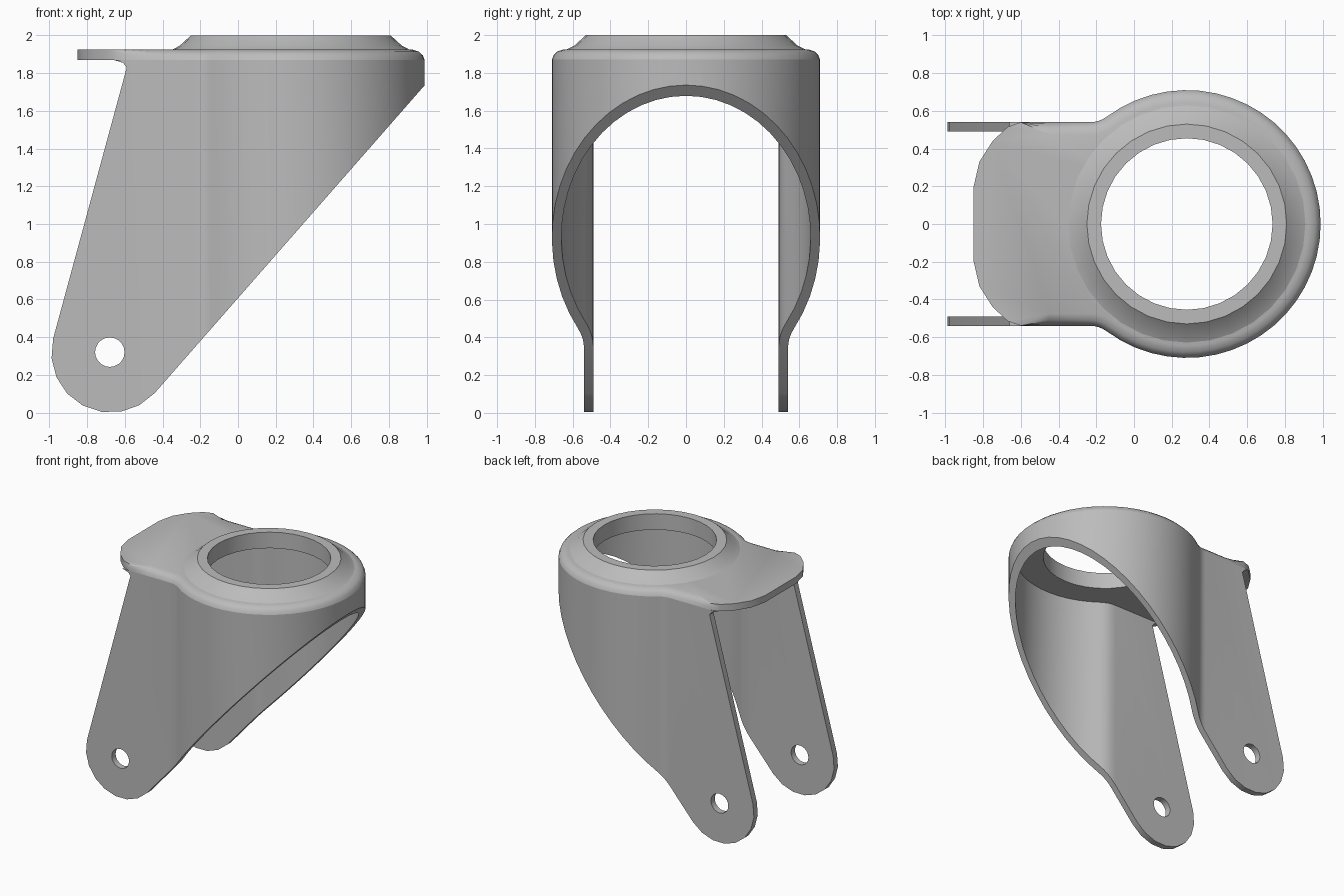
import bpy, bmesh, math
from mathutils import Vector

cube = bpy.data.objects.get("Cube")
if cube:
    bpy.data.objects.remove(cube, do_unlink=True)

CX, R, H, FILLET, T = 0.28, 0.71, 0.54, 0.15, 0.05
PLATE_Z, BORE = 1.87, 0.455

steel = bpy.data.materials.new("plain grey steel")
steel.use_nodes = True
grey = (0.5, 0.5, 0.5, 1)
steel.diffuse_color = grey
steel.node_tree.nodes["Principled BSDF"].inputs["Base Color"].default_value = grey


def make(name, bm, helper=False):
    bmesh.ops.recalc_face_normals(bm, faces=bm.faces)
    mesh = bpy.data.meshes.new(name)
    bm.to_mesh(mesh)
    bm.free()
    mesh.materials.append(steel)
    ob = bpy.data.objects.new(name, mesh)
    bpy.context.collection.objects.link(ob)
    ob.hide_render = helper
    return ob


def loft(name, rings, helper=False, closed=False):
    """Bridge equal-length rings of points, capped or joined end to start."""
    bm = bmesh.new()
    rows = [[bm.verts.new(p) for p in ring] for ring in rings]
    n = len(rows[0])
    pairs = list(zip(rows, rows[1:])) + ([(rows[-1], rows[0])] if closed else [])
    for a, b in pairs:
        for i in range(n):
            j = (i + 1) % n
            bm.faces.new((a[i], a[j], b[j], b[i]))
    if not closed:
        bm.faces.new(rows[0])
        bm.faces.new(rows[-1])
    return make(name, bm, helper)


def circle(r, n, cx=0, cy=0):
    return [(cx + r * math.cos(math.tau * i / n), cy + r * math.sin(math.tau * i / n))
            for i in range(n)]


def boolean(ob, cutter, operation):
    """Apply a boolean and drop the cutter."""
    mod = ob.modifiers.new("cut", 'BOOLEAN')
    mod.object, mod.operation, mod.solver = cutter, operation, 'EXACT'
    bpy.context.view_layer.objects.active = ob
    bpy.ops.object.modifier_apply(modifier=mod.name)
    bpy.data.objects.remove(cutter, do_unlink=True)


def smooth(ob, degrees=32):
    bpy.ops.object.select_all(action='DESELECT')
    ob.select_set(True)
    bpy.context.view_layer.objects.active = ob
    bpy.ops.object.shade_smooth_by_angle(angle=math.radians(degrees))


def half_plan(inset):
    """Plan from straight cheek, through concave fillet, round to the nose."""
    r, h, f = R - inset, H - inset, FILLET + inset
    fx = CX - math.sqrt((r + f) ** 2 - (h + f) ** 2)
    start = math.atan2(h + f, fx - CX)
    pts = []
    for i in range(5):
        a = -math.pi / 2 + (start - math.pi / 2) * i / 4
        pts.append((fx + f * math.cos(a), h + f + f * math.sin(a)))
    for i in range(1, 19):
        a = start * (1 - i / 18)
        pts.append((CX + r * math.cos(a), r * math.sin(a)))
    return pts


def mirrored(half):
    """Close a half outline whose last point lies on y = 0."""
    return half + [(x, -y) for x, y in reversed(half[:-1])]


# Wheel fork: a U-shaped wall trimmed by the side profile
outer = mirrored([(-1.2, H)] + half_plan(0))
inner = mirrored([(-1.2, H - T)] + half_plan(T))
band = outer + inner[::-1]
fork = loft("fork_wall", [[(x, y, z) for x, y in band] for z in (-0.2, PLATE_Z)])

AX, AZ, AR = -0.675, 0.315, 0.315
side = [(AX + AR * math.cos(math.radians(a)), AZ + AR * math.sin(math.radians(a)))
        for a in range(166, 320, 19)]
side += [(0.985, 1.73), (1.2, 1.975), (1.2, 2.1), (-0.66, 2.1),
         (-0.66, PLATE_Z), (-0.61, 1.855), (-0.59, 1.83)]
trim = loft("side_trim", [[(x, y, z) for x, z in side] for y in (-1, 1)], True)
boolean(fork, trim, 'INTERSECT')

# Axle holes through both cheeks
axle = circle(0.078, 20, -0.68, 0.32)
hole = loft("axle_cutter", [[(x, y, z) for x, z in axle] for y in (-1, 1)], True)
boolean(fork, hole, 'DIFFERENCE')
smooth(fork)

# Top plate: rounded over the fork, square-edged at the rear tab
tab = [(-0.85, 0.2), (-0.82, 0.33), (-0.75, 0.44), (-0.67, 0.515), (-0.6, H)]
levels = [(PLATE_Z, 0), (1.895, 0.01), (1.914, 0.03), (1.925, 0.065)]
rings = []
for z, inset in levels:
    outline = mirrored(tab + [(-0.45, H - inset)] + half_plan(inset))
    rings.append([(x, y, z) for x, y in outline])
plate = loft("top_plate", rings)
seat = circle(0.5, 32, CX)
bore = loft("bore_cutter", [[(x, y, z) for x, y in seat] for z in (1.7, 2.2)], True)
boolean(plate, bore, 'DIFFERENCE')
smooth(plate, 40)

# Raised bearing collar with sloped shoulder
profile = [(BORE, PLATE_Z), (BORE, 2.0), (0.53, 2.0), (0.59, 1.945), (0.635, 1.922),
           (0.5, 1.915), (0.5, PLATE_Z)]
collar = loft("bearing_collar",
              [[(x, y, z) for x, y in circle(r, 32, CX)] for r, z in profile], closed=True)
smooth(collar)
